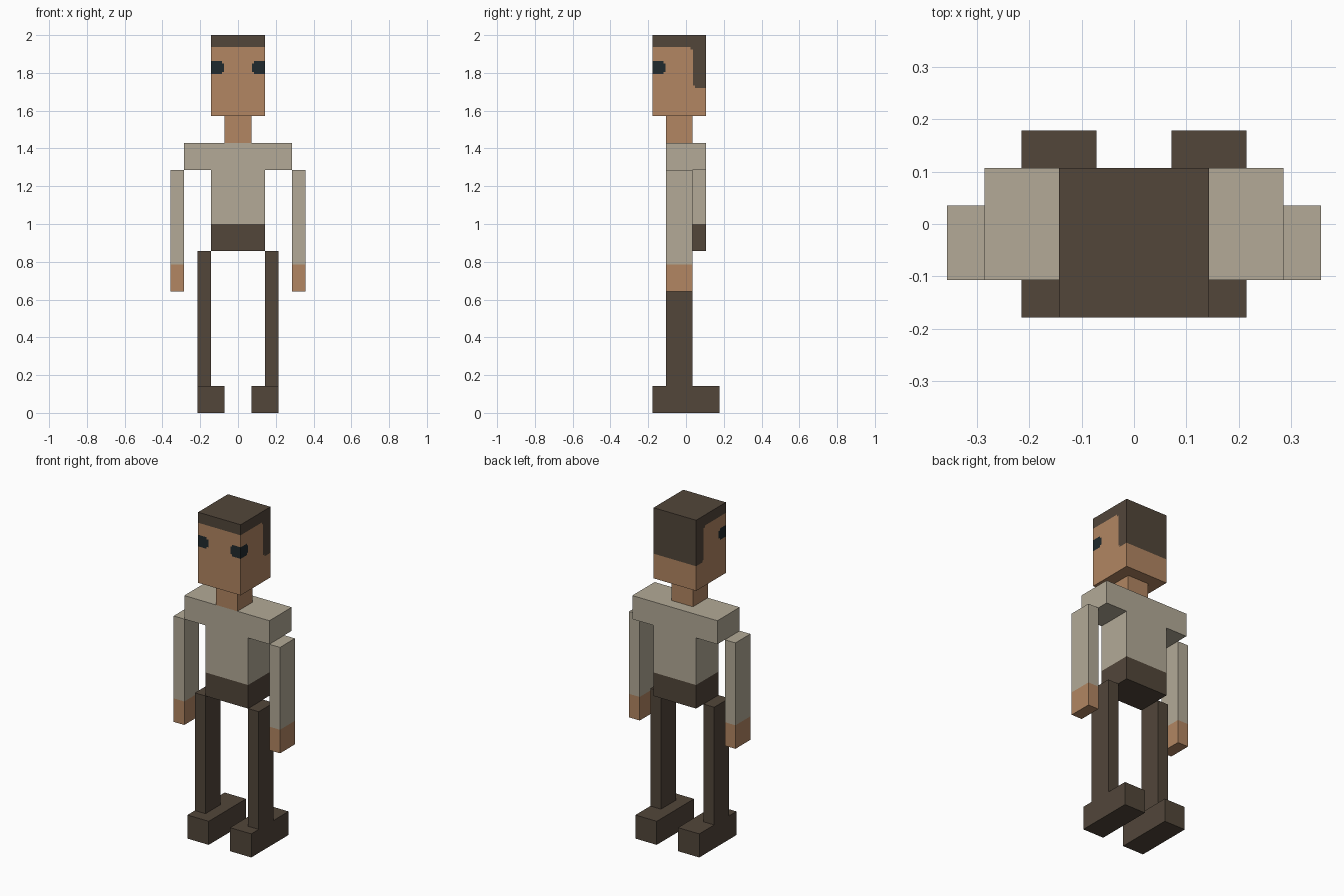
import bpy, bmesh
from mathutils import Vector

if "Cube" in bpy.data.objects:
    bpy.data.objects.remove(bpy.data.objects["Cube"], do_unlink=True)

U = 1 / 14  # block size: the figure is 28 blocks tall


def material(name, rgb):
    linear = [((c / 255 + 0.055) / 1.055) ** 2.4 for c in rgb] + [1.0]
    m = bpy.data.materials.new(name)
    m.use_nodes = True
    m.diffuse_color = linear
    m.node_tree.nodes["Principled BSDF"].inputs["Base Color"].default_value = linear
    return m


SKIN = material("skin", (178, 134, 98))
DARK = material("dark brown", (82, 70, 58))
SHIRT = material("shirt beige", (179, 170, 151))
EYE = material("eye black", (32, 42, 45))


def finish(name, bm, mats, cuts=(), rule=None):
    """Slice the mesh along (axis, position) planes and colour faces by rule."""
    for axis, pos in cuts:
        normal = Vector((0, 0, 0))
        normal[axis] = 1
        bmesh.ops.bisect_plane(bm, geom=bm.verts[:] + bm.edges[:] + bm.faces[:],
                               plane_co=normal * pos, plane_no=normal)
    bmesh.ops.recalc_face_normals(bm, faces=bm.faces[:])
    if rule:
        for f in bm.faces:
            f.material_index = rule(f.calc_center_median())
    mesh = bpy.data.meshes.new(name)
    bm.to_mesh(mesh)
    bm.free()
    for m in mats:
        mesh.materials.append(m)
    obj = bpy.data.objects.new(name, mesh)
    bpy.context.collection.objects.link(obj)
    return obj


def box(name, x, y, z, mats, cuts=(), rule=None):
    """Box from ranges measured in blocks."""
    bm = bmesh.new()
    bmesh.ops.create_cube(bm, size=1)
    for v in bm.verts:
        v.co = [(r[0] if c < 0 else r[1]) * U for c, r in zip(v.co, (x, y, z))]
    return finish(name, bm, mats, cuts, rule)


# Head: hair cap, back hair and eyes wrapping round the front corners
NICK = 0.012
HAIR_Z, NAPE_Z, HAIR_Y = 1.936, 1.721, 0.036
EYE_LOW, EYE_HIGH, EYE_X, EYE_Y = 1.793, 1.863, 0.074, -0.108


def head_colour(c):
    x, y, z = abs(c.x), c.y, c.z
    # Hair, with small stepped corners where the side hair meets the cap and ends
    if z > HAIR_Z or (z > HAIR_Z - NICK and y > HAIR_Y - NICK):
        return 1
    if z > NAPE_Z and y > HAIR_Y:
        corner = z < NAPE_Z + NICK and y < HAIR_Y + NICK
        return 0 if corner else 1
    # Eyes, narrower in their top and bottom rows
    if EYE_LOW < z < EYE_HIGH and x > EYE_X and y < EYE_Y:
        edge_row = z < EYE_LOW + NICK or z > EYE_HIGH - NICK
        if not (edge_row and (x < EYE_X + NICK or y > EYE_Y - NICK)):
            return 2
    return 0


head_cuts = [(2, z) for z in (HAIR_Z, HAIR_Z - NICK, NAPE_Z, NAPE_Z + NICK, EYE_LOW,
                              EYE_LOW + NICK, EYE_HIGH, EYE_HIGH - NICK)]
head_cuts += [(1, y) for y in (HAIR_Y, HAIR_Y - NICK, HAIR_Y + NICK, EYE_Y, EYE_Y - NICK)]
head_cuts += [(0, s * x) for s in (-1, 1) for x in (EYE_X, EYE_X + NICK)]
box("head", (-2, 2), (-2.5, 1.5), (22, 28), [SKIN, DARK, EYE], head_cuts, head_colour)
box("neck", (-1, 1), (-1.5, 0.5), (20, 22), [SKIN])

# Torso: T-shaped profile with broad shoulders and dark hips
bm = bmesh.new()
profile = [(-2, 12), (2, 12), (2, 18), (4, 18), (4, 20), (-4, 20), (-4, 18), (-2, 18)]
face = bm.faces.new([bm.verts.new((x * U, -1.5 * U, z * U)) for x, z in profile])
ext = bmesh.ops.extrude_face_region(bm, geom=[face])
bmesh.ops.translate(bm, vec=(0, 3 * U, 0),
                    verts=[g for g in ext["geom"] if isinstance(g, bmesh.types.BMVert)])
if not face.is_valid or len(bm.faces) < 10:
    bm.faces.new([v for v in bm.verts if v.co.y < 0])
finish("torso", bm, [SHIRT, DARK], [(2, 14 * U)], lambda c: int(c.z < 14 * U))

# Limbs on both sides
for side, s in (("left", 1), ("right", -1)):
    def span(a, b):
        return (a, b) if s > 0 else (-b, -a)

    box(side + "_arm", span(4, 5), (-1.5, 0.5), (9, 18), [SHIRT, SKIN],
        [(2, 11 * U)], lambda c: int(c.z < 11 * U))
    box(side + "_leg", span(2, 3), (-1.5, 0.5), (2, 12), [DARK])
    box(side + "_foot", span(1, 3), (-2.5, 2.5), (0, 2), [DARK])
